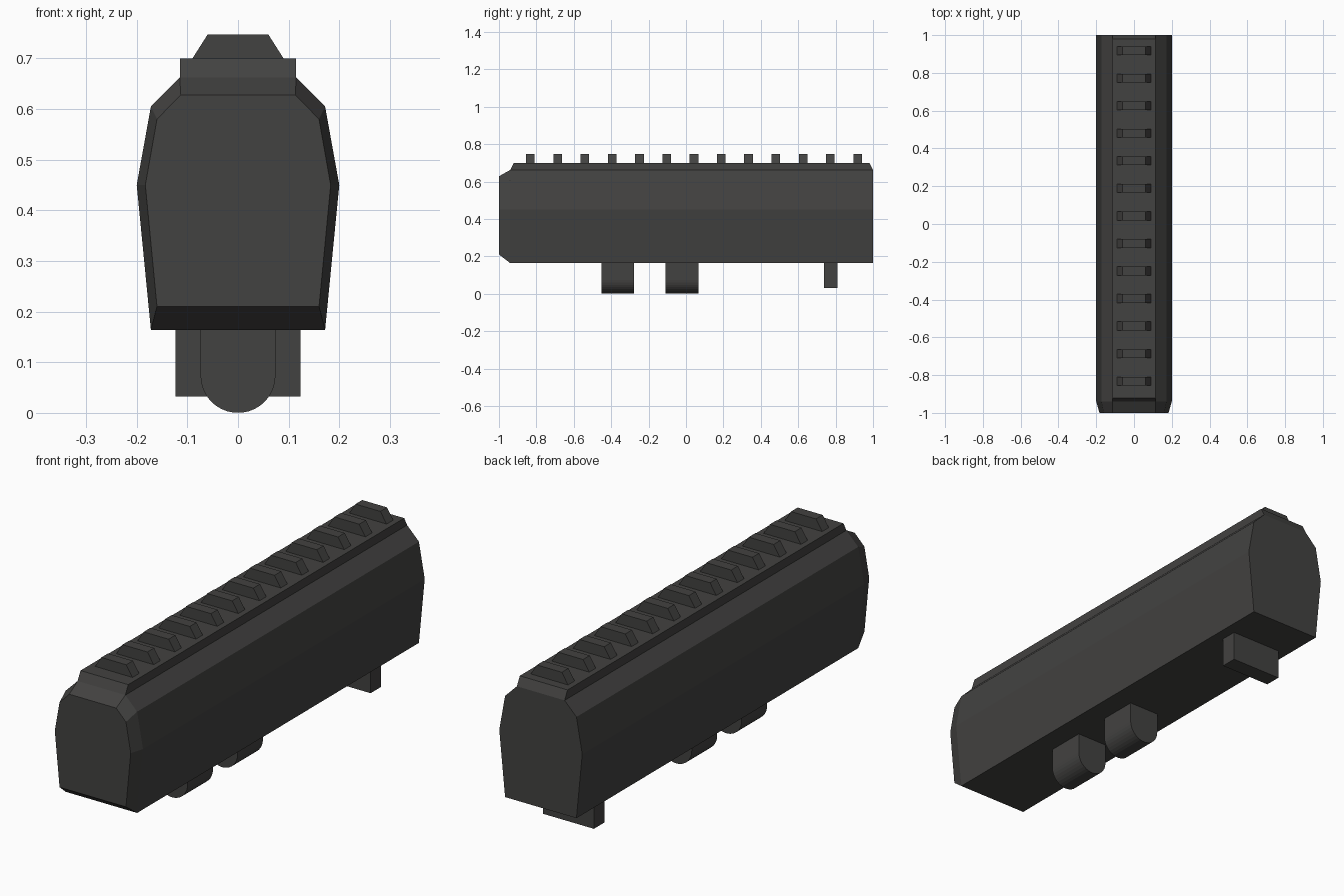
import bpy, bmesh, math

if "Cube" in bpy.data.objects:
    bpy.data.objects.remove(bpy.data.objects["Cube"])

dark = bpy.data.materials.new("dark_polymer")
dark.diffuse_color = (0.055, 0.054, 0.052, 1)
dark.use_nodes = True
dark.node_tree.nodes["Principled BSDF"].inputs["Base Color"].default_value = dark.diffuse_color


def loft(name, rings):
    """Closed solid skinned through rings of equal point count."""
    bm = bmesh.new()
    loops = [[bm.verts.new(p) for p in ring] for ring in rings]
    n = len(loops[0])
    for a, b in zip(loops, loops[1:]):
        for i in range(n):
            j = (i + 1) % n
            bm.faces.new((a[i], a[j], b[j], b[i]))
    bm.faces.new(loops[0])
    bm.faces.new(loops[-1])
    bmesh.ops.recalc_face_normals(bm, faces=bm.faces)
    mesh = bpy.data.meshes.new(name)
    bm.to_mesh(mesh)
    bm.free()
    mesh.materials.append(dark)
    obj = bpy.data.objects.new(name, mesh)
    bpy.context.collection.objects.link(obj)
    return obj


def mirrored(half, y):
    """Mirror a right-hand (x, z) outline across x = 0 and place it at y."""
    full = half + [(-x, z) for x, z in reversed(half)]
    return [(x, y, z) for x, z in full]


def prism(name, half, y0, y1):
    return loft(name, [mirrored(half, y0), mirrored(half, y1)])


# Main body: faceted section with a tapered front end
nose = [(0.16, 0.21), (0.183, 0.45), (0.16, 0.58), (0.113, 0.628)]
section = [(0.172, 0.164), (0.2, 0.45), (0.172, 0.605), (0.115, 0.662)]
loft("body", [mirrored(nose, -1), mirrored(section, -0.94), mirrored(section, 1)])

# Raised rail along the top, sloped at both ends
side = [(-0.94, 0.662), (-0.92, 0.70), (0.98, 0.70), (1.0, 0.662)]
loft("top_rail", [[(x, y, z) for y, z in side] for x in (-0.115, 0.115)])

# Rail teeth
for i in range(13):
    y = -0.832 + i * 0.1458
    prism(f"rail_tooth_{i + 1}", [(0.09, 0.70), (0.06, 0.747)], y - 0.023, y + 0.023)

# Two round-bottomed mounting lugs
r = 0.074
arc = [(r * math.sin(a), r - r * math.cos(a))
       for a in (math.pi / 2 * (k + 0.5) / 8.5 for k in range(8))]
for label, y0, y1 in (("front", -0.453, -0.278), ("middle", -0.109, 0.066)):
    prism(f"{label}_lug", arc + [(r, r), (r, 0.164)], y0, y1)

# Rear cross block
prism("rear_block", [(0.123, 0.032), (0.123, 0.164)], 0.737, 0.81)
